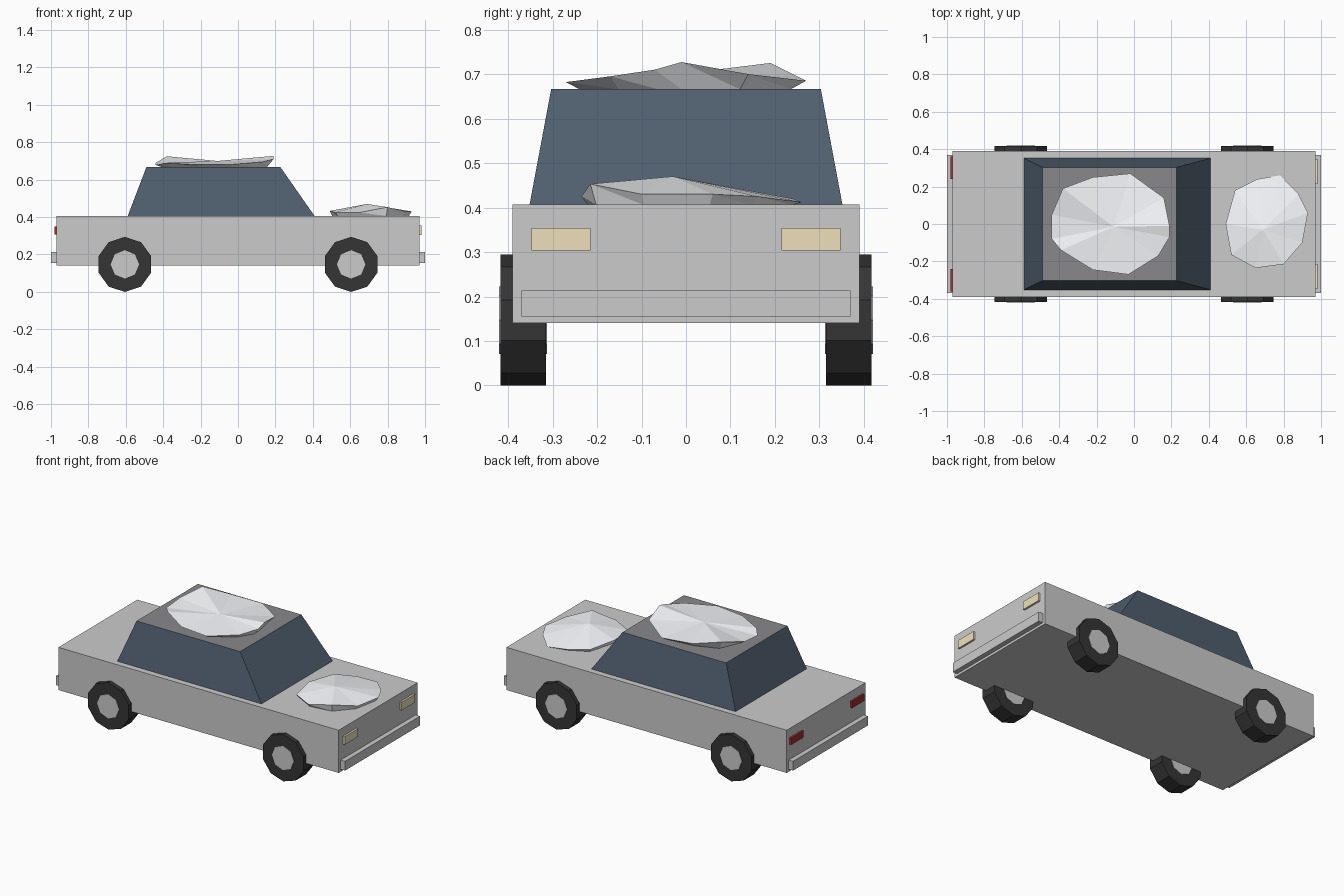
import bpy, bmesh
from math import pi
from mathutils import Matrix, Vector

if "Cube" in bpy.data.objects:
    bpy.data.objects.remove(bpy.data.objects["Cube"])


def material(name, rgb):
    m = bpy.data.materials.new(name)
    m.diffuse_color = (*rgb, 1)
    m.use_nodes = True
    m.node_tree.nodes["Principled BSDF"].inputs["Base Color"].default_value = m.diffuse_color
    return m


GLASS = material("dark_glass", (0.08, 0.115, 0.16))
ROOF = material("roof_grey", (0.25, 0.25, 0.26))
RUBBER = material("rubber", (0.035, 0.035, 0.035))
LAMP = material("lamp", (0.85, 0.75, 0.5))
RED = material("tail_red", (0.35, 0.03, 0.03))
SNOW = material("snow", (0.93, 0.95, 0.98))


def finish(bm, name, *mats):
    bmesh.ops.recalc_face_normals(bm, faces=bm.faces)
    me = bpy.data.meshes.new(name)
    bm.to_mesh(me)
    bm.free()
    for m in mats:
        me.materials.append(m)
    ob = bpy.data.objects.new(name, me)
    bpy.context.collection.objects.link(ob)
    return ob


def box(name, lo, hi, *mats):
    lo, hi = Vector(lo), Vector(hi)
    bm = bmesh.new()
    bmesh.ops.create_cube(bm, size=1, matrix=Matrix.Translation((lo + hi) / 2)
                          @ Matrix.Diagonal((*(hi - lo), 1)))
    return finish(bm, name, *mats)


def disc(name, x, y, z, radius, width, sides, *mats):
    # cylinder along y with one corner pointing straight up
    bm = bmesh.new()
    bmesh.ops.create_cone(bm, cap_ends=True, segments=sides, radius1=radius,
                          radius2=radius, depth=width,
                          matrix=Matrix.Translation((x, y, z)) @ Matrix.Rotation(pi / 2, 4, 'X'))
    return finish(bm, name, *mats)


def snow_pile(name, peak, rim, base_z, shrink):
    # faceted mound: fan from the peak to the rim, then tucked in to the base
    bm = bmesh.new()
    top = bm.verts.new(peak)
    edge = [bm.verts.new(p) for p in rim]
    foot = [bm.verts.new((peak[0] + (p[0] - peak[0]) * shrink,
                          peak[1] + (p[1] - peak[1]) * shrink, base_z)) for p in rim]
    n = len(rim)
    for i in range(n):
        j = (i + 1) % n
        bm.faces.new((top, edge[i], edge[j]))
        bm.faces.new((edge[i], foot[i], foot[j]))
        bm.faces.new((edge[i], foot[j], edge[j]))
    bm.faces.new(foot[::-1])
    return finish(bm, name, SNOW)


# Body
box("body", (-0.97, -0.39, 0.14), (0.97, 0.39, 0.407))

# Cabin: tapered glass block with a grey roof face
bm = bmesh.new()
low = [bm.verts.new(p) for p in ((-0.59, -0.352, 0.405), (0.41, -0.352, 0.405),
                                 (0.41, 0.352, 0.405), (-0.59, 0.352, 0.405))]
high = [bm.verts.new(p) for p in ((-0.49, -0.303, 0.667), (0.227, -0.303, 0.667),
                                  (0.227, 0.303, 0.667), (-0.49, 0.303, 0.667))]
for i in range(4):
    j = (i + 1) % 4
    bm.faces.new((low[i], low[j], high[j], high[i]))
bm.faces.new(low[::-1])
bm.faces.new(high).material_index = 1
finish(bm, "cabin", GLASS, ROOF)

# Bumpers at both ends
box("front_bumper", (0.96, -0.37, 0.155), (1.0, 0.37, 0.213))
box("rear_bumper", (-1.0, -0.37, 0.155), (-0.96, 0.37, 0.213))

# Lights and wheels, mirrored left and right
for side, s in (("right", -1), ("left", 1)):
    y0, y1 = sorted((s * 0.215, s * 0.347))
    box(f"headlight_{side}", (0.96, y0, 0.303), (0.982, y1, 0.354), LAMP)
    y0, y1 = sorted((s * 0.24, s * 0.36))
    box(f"tail_light_{side}", (-0.982, y0, 0.308), (-0.96, y1, 0.35), RED)
    for end, x in (("front", 0.605), ("rear", -0.605)):
        disc(f"{end}_{side}_tyre", x, s * 0.366, 0.147, 0.147, 0.102, 10, RUBBER)
        disc(f"{end}_{side}_hub", x, s * 0.366, 0.147, 0.076, 0.108, 8)

# Snow piles on the roof and bonnet
snow_pile("roof_snow", (-0.11, -0.015, 0.70), [
    (0.19, -0.01, 0.727), (0.16, 0.14, 0.70), (-0.02, 0.27, 0.685), (-0.22, 0.25, 0.695),
    (-0.38, 0.19, 0.725), (-0.44, 0.05, 0.69), (-0.44, -0.08, 0.678), (-0.39, -0.14, 0.69),
    (-0.22, -0.245, 0.68), (-0.03, -0.27, 0.682), (0.13, -0.17, 0.695), (0.19, -0.07, 0.71)],
    0.666, 0.88)
snow_pile("bonnet_snow", (0.69, -0.03, 0.47), [
    (0.93, 0.06, 0.43), (0.88, 0.16, 0.425), (0.78, 0.26, 0.412), (0.66, 0.24, 0.42),
    (0.54, 0.18, 0.427), (0.49, 0.0, 0.433), (0.52, -0.165, 0.425), (0.65, -0.235, 0.425),
    (0.80, -0.215, 0.453), (0.90, -0.10, 0.43)],
    0.406, 0.93)
